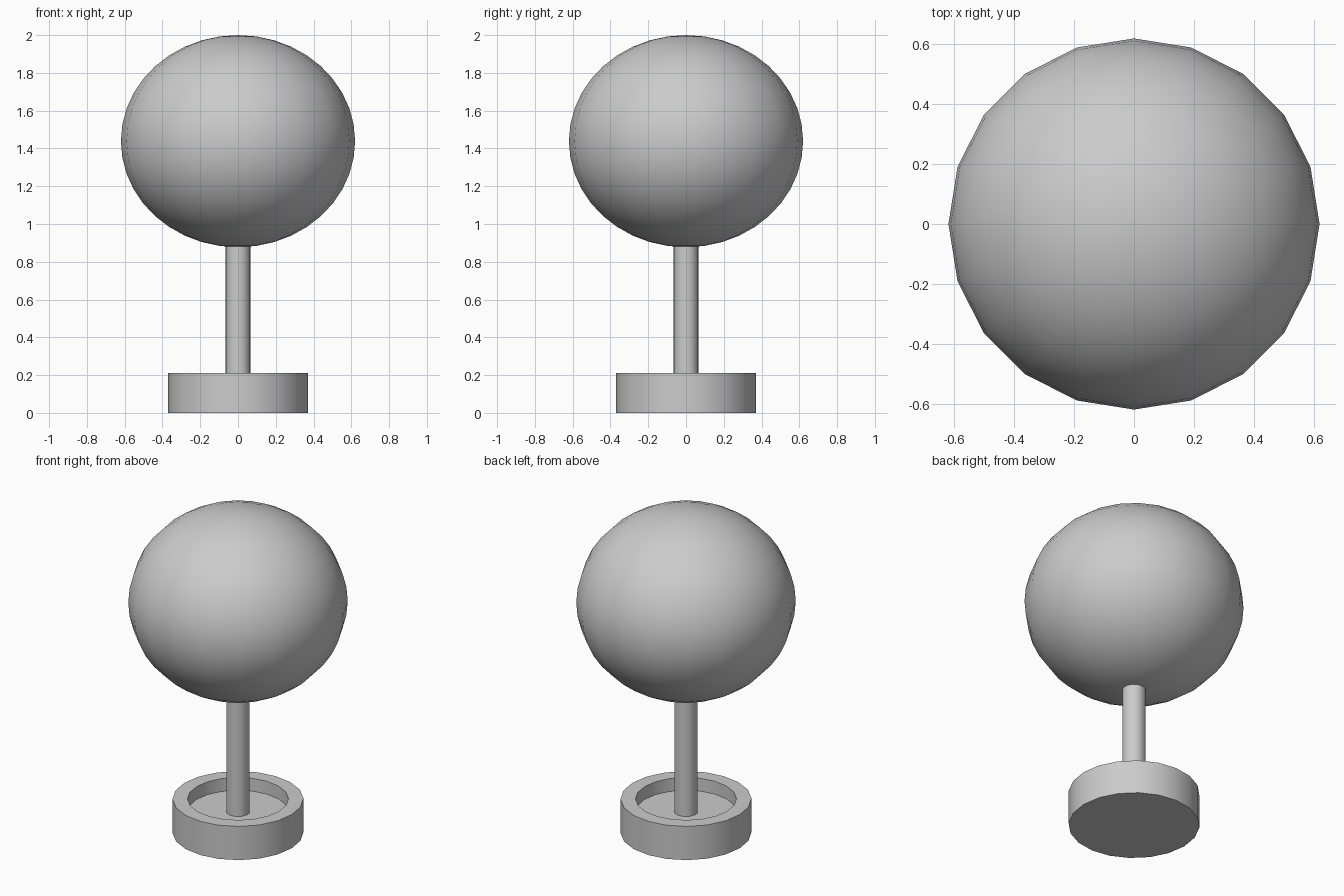
import bpy
from math import cos, sin, pi, radians

if "Cube" in bpy.data.objects:
    bpy.data.objects.remove(bpy.data.objects["Cube"])

SIDES = 20


def lathe(name, profile, angle):
    """Revolve (radius, z) points around z and cap both ends."""
    verts = [(r * cos(2 * pi * i / SIDES), r * sin(2 * pi * i / SIDES), z)
             for r, z in profile for i in range(SIDES)]
    faces = []
    for k in range(len(profile) - 1):
        for i in range(SIDES):
            j = (i + 1) % SIDES
            a, b = k * SIDES, (k + 1) * SIDES
            faces.append((a + i, a + j, b + j, b + i))
    top = (len(profile) - 1) * SIDES
    faces.append(tuple(reversed(range(SIDES))))
    faces.append(tuple(range(top, top + SIDES)))
    mesh = bpy.data.meshes.new(name)
    mesh.from_pydata(verts, [], faces)
    obj = bpy.data.objects.new(name, mesh)
    bpy.context.collection.objects.link(obj)
    bpy.ops.object.select_all(action='DESELECT')
    bpy.context.view_layer.objects.active = obj
    obj.select_set(True)
    bpy.ops.object.shade_smooth_by_angle(angle=radians(angle))
    return obj


# Round base with a recessed top
lathe("base", [(0.37, 0), (0.37, 0.21), (0.285, 0.21), (0.285, 0.13)], 30)

# Stem rising from the recess into the globe
lathe("stem", [(0.066, 0.13), (0.066, 0.90)], 30)

# Slightly flattened globe
bpy.ops.mesh.primitive_uv_sphere_add(segments=SIDES, ring_count=20, radius=1,
                                     location=(0, 0, 1.4385))
globe = bpy.context.object
globe.name = "globe"
globe.scale = (0.62, 0.62, 0.5615)
bpy.ops.object.transform_apply(location=False, rotation=False, scale=True)
bpy.ops.object.shade_smooth()
